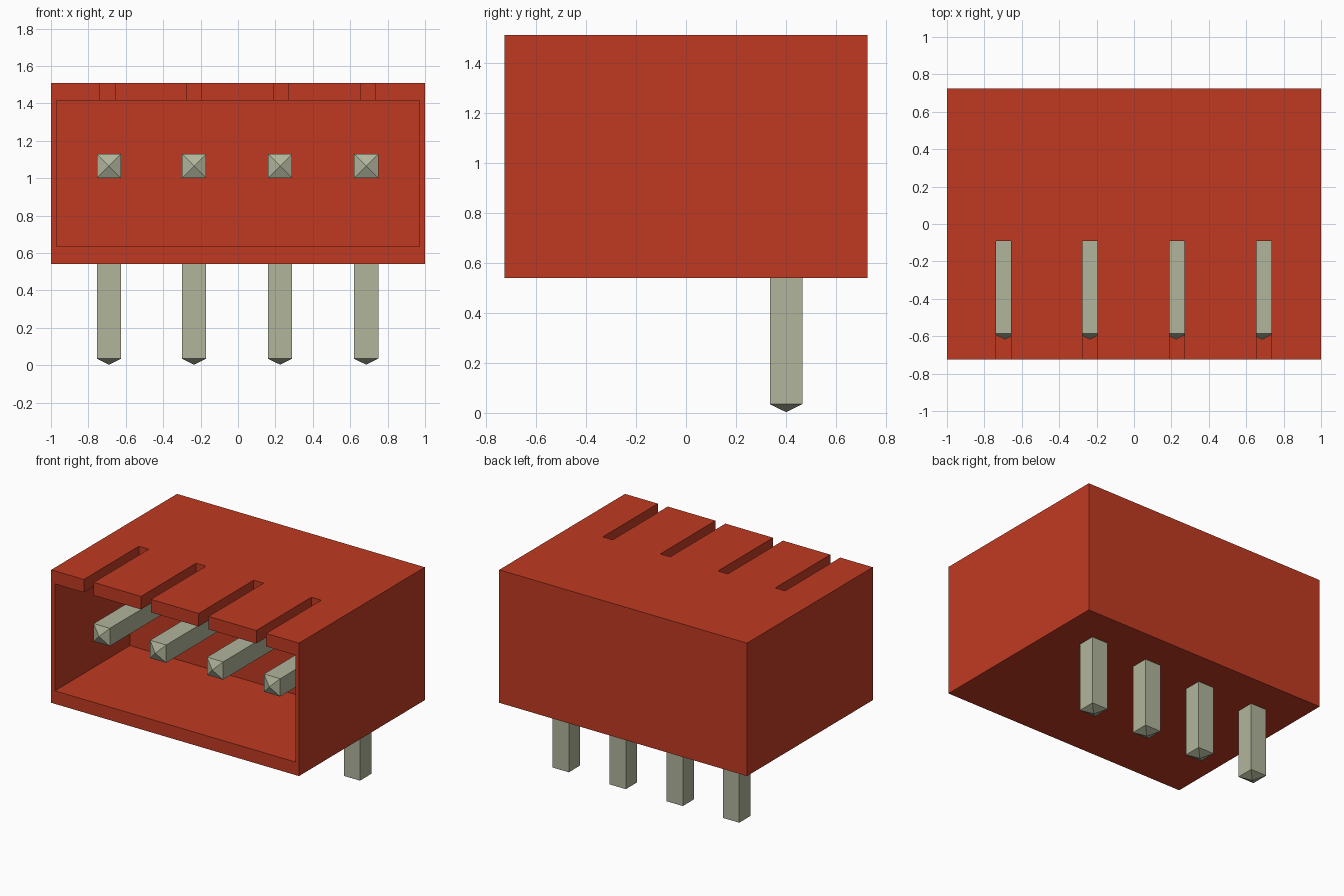
import bpy
import bmesh
from mathutils import Vector

default = bpy.data.objects.get("Cube")
if default:
    bpy.data.objects.remove(default, do_unlink=True)


def make_material(name, color):
    mat = bpy.data.materials.new(name)
    mat.use_nodes = True
    mat.diffuse_color = color
    mat.node_tree.nodes["Principled BSDF"].inputs["Base Color"].default_value = color
    return mat


red = make_material("red plastic", (0.53, 0.042, 0.016, 1))
metal = make_material("tinned metal", (0.44, 0.46, 0.33, 1))


def add_object(name, bm, mat):
    bmesh.ops.recalc_face_normals(bm, faces=bm.faces)
    mesh = bpy.data.meshes.new(name)
    bm.to_mesh(mesh)
    bm.free()
    mesh.materials.append(mat)
    obj = bpy.data.objects.new(name, mesh)
    bpy.context.collection.objects.link(obj)
    return obj


def box(name, low, high, mat):
    low, high = Vector(low), Vector(high)
    bm = bmesh.new()
    bmesh.ops.create_cube(bm, size=1)
    for v in bm.verts:
        v.co = (low + high) / 2 + v.co * (high - low)
    return add_object(name, bm, mat)


def cut(target, cutter):
    cutter.hide_render = True
    mod = target.modifiers.new("cut", "BOOLEAN")
    mod.operation = "DIFFERENCE"
    mod.solver = "EXACT"
    mod.object = cutter
    bpy.context.view_layer.objects.active = target
    bpy.ops.object.modifier_apply(modifier=mod.name)
    bpy.data.objects.remove(cutter, do_unlink=True)


PIN_X = (-0.69, -0.235, 0.225, 0.685)
SLOT_X = (-0.697, -0.235, 0.23, 0.695)

# Housing: block with an open front cavity and four slots in the roof
housing = box("housing", (-1, -0.725, 0.54), (1, 0.725, 1.51), red)
cut(housing, box("cavity_cutter", (-0.97, -0.9, 0.635), (0.97, 0.14, 1.415), red))
for x in SLOT_X:
    cut(housing, box("slot_cutter", (x - 0.04, -0.9, 1.3), (x + 0.04, -0.09, 1.6), red))


# Right-angle pin: an L profile given width, with a pyramid point at each end
def bent_pin(name, x, half=0.065):
    y, z = 0.40, 1.065
    profile = [(-0.585, z - half), (y - half, z - half), (y - half, 0.035),
               (y + half, 0.035), (y + half, z + half), (-0.585, z + half)]
    tips = {2: (x, y, 0.003), 5: (x, -0.618, z)}
    bm = bmesh.new()
    left, right = ([bm.verts.new((x + s * half, py, pz)) for py, pz in profile]
                   for s in (1, -1))
    bm.faces.new(left)
    bm.faces.new(right[::-1])
    for i in range(6):
        j = (i + 1) % 6
        ring = [left[i], right[i], right[j], left[j]]
        if i in tips:
            apex = bm.verts.new(tips[i])
            for k in range(4):
                bm.faces.new((ring[k], ring[(k + 1) % 4], apex))
        else:
            bm.faces.new(ring)
    return add_object(name, bm, metal)


for n, x in enumerate(PIN_X, 1):
    bent_pin(f"pin_{n}", x)
